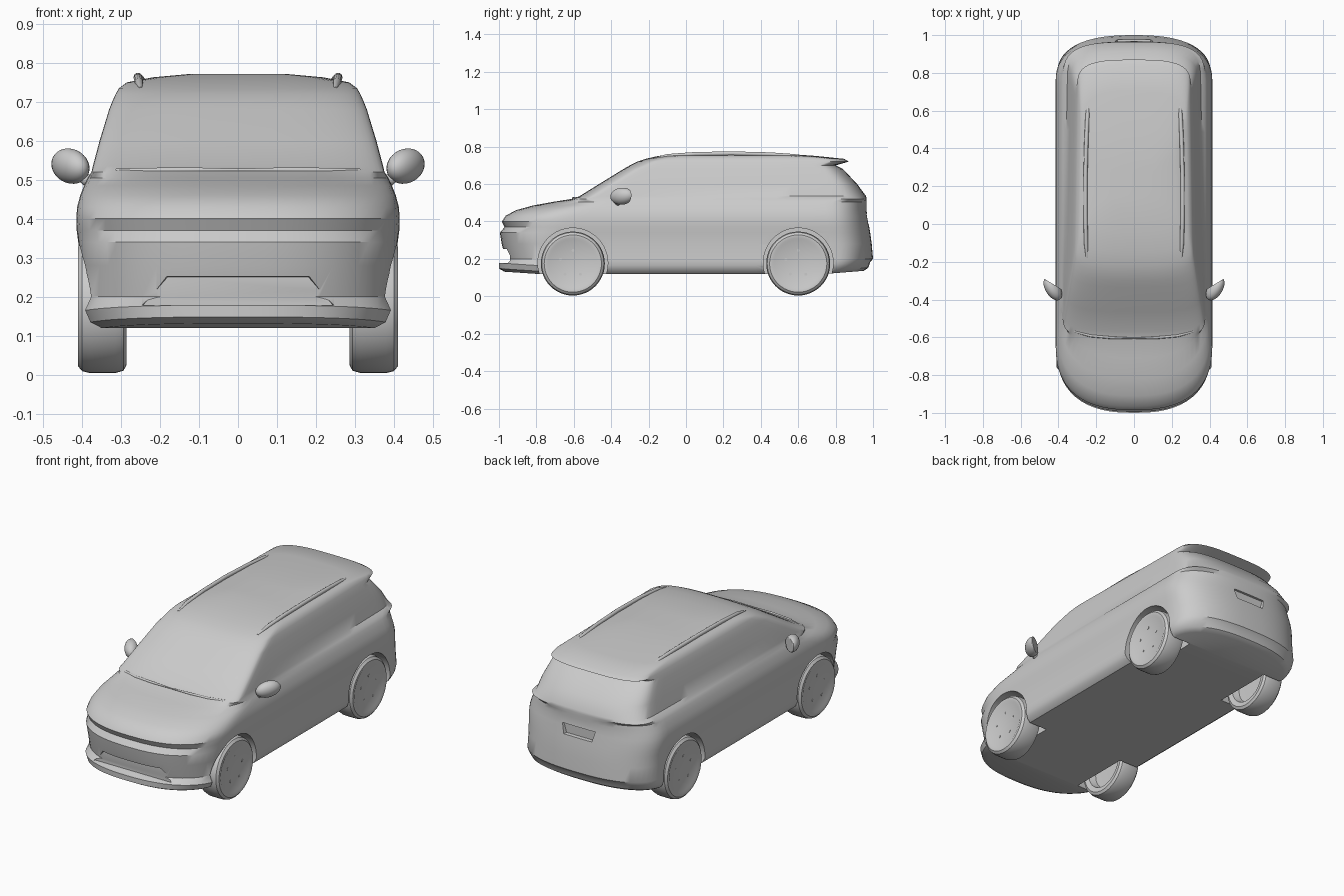
import bpy, bmesh, math
from mathutils import Matrix, Vector

if "Cube" in bpy.data.objects:
    bpy.data.objects.remove(bpy.data.objects["Cube"])


def make(name, bm, mirror=False, angle=35):
    bmesh.ops.recalc_face_normals(bm, faces=bm.faces)
    me = bpy.data.meshes.new(name)
    bm.to_mesh(me)
    bm.free()
    ob = bpy.data.objects.new(name, me)
    bpy.context.collection.objects.link(ob)
    if mirror:
        ob.modifiers.new("mirror", 'MIRROR')
    smooth(ob, angle)
    return ob


def smooth(ob, angle):
    bpy.ops.object.select_all(action='DESELECT')
    ob.select_set(True)
    bpy.context.view_layer.objects.active = ob
    bpy.ops.object.shade_smooth_by_angle(angle=math.radians(angle))


def half_outline(yf, yb, w, df, db, n, k=14, s=18):
    """Right half of a rounded plan outline, front centre to rear centre."""
    def cap(i):
        a = math.pi / 2 * i / k
        return w * math.sin(a) ** (2 / n), 1 - max(0, math.cos(a)) ** (2 / n)
    pts = [(x, yf + df * d) for x, d in map(cap, range(k + 1))]
    y0, y1 = yf + df, yb - db
    pts += [(w, y0 + (y1 - y0) * i / s) for i in range(1, s)]
    pts += [(x, yb - db * d) for x, d in map(cap, range(k, -1, -1))]
    return pts


# Body contours: height, front y, rear y, half width, front and rear corner depth
CONTOURS = [
    (.120, -.970, .950, .375, .35, .22), (.135, -1.00, .975, .395, .35, .22),
    (.165, -1.00, .985, .410, .35, .22), (.200, -.965, 1.00, .408, .35, .22),
    (.280, -.985, .993, .406, .35, .22), (.340, -.995, .985, .410, .35, .22),
    (.370, -.970, .980, .414, .35, .22), (.400, -.985, .975, .415, .35, .22),
    (.430, -.965, .970, .413, .36, .22), (.460, -.910, .965, .405, .36, .22),
    (.485, -.820, .965, .395, .37, .22), (.505, -.710, .965, .386, .30, .22),
    (.520, -.615, .965, .376, .12, .20), (.535, -.570, .963, .367, .10, .20),
    (.600, -.465, .915, .350, .10, .16), (.680, -.335, .840, .327, .10, .14),
    (.700, -.300, .800, .320, .12, .12), (.720, -.260, .870, .312, .12, .14),
    (.735, -.215, .845, .304, .13, .14), (.750, -.150, .700, .285, .15, .20),
    (.763, -.050, .520, .220, .20, .20), (.772, .080, .360, .120, .10, .10)]


def build_body():
    bm = bmesh.new()
    rings = []
    for z, yf, yb, w, df, db in CONTOURS:
        half = half_outline(yf, yb, w, df, db, 2.5 if z < .51 else 3.2)
        full = half + [(-x, y) for x, y in reversed(half[1:-1])]
        ring = []
        for x, y in full:
            lift, taper = 0, 1
            if z < .18:                      # chin and tail sweep upward
                lift = .02 * max(0, (y - .75) / .25, (-y - .8) / .3)
            if z > .53:                      # cabin narrows to the rear
                taper = 1.015 - .06 * max(0, min(1, (y + .3) / 1.2))
            ring.append(bm.verts.new((x * taper, y, z + lift)))
        rings.append(ring)
    n = len(rings[0])
    for a, b in zip(rings, rings[1:]):
        for i in range(n):
            j = (i + 1) % n
            bm.faces.new((a[i], a[j], b[j], b[i]))
    for r in (rings[0], rings[-1]):          # floor and roof panel strips
        for i in range(n // 2):
            quad = [r[i], r[i + 1], r[(n - i - 1) % n], r[(n - i) % n]]
            bm.faces.new(list(dict.fromkeys(quad)))
    return make("body", bm)


def prism(name, outline, y0, y1, back=1.0):
    """Outline in x-z extruded along y, optionally shrinking to the far end."""
    bm = bmesh.new()
    cz = sum(p[1] for p in outline) / len(outline)
    a = [bm.verts.new((x, y0, z)) for x, z in outline]
    b = [bm.verts.new((x * back, y1, cz + (z - cz) * back)) for x, z in outline]
    bm.faces.new(a)
    bm.faces.new(b)
    for i in range(len(a)):
        j = (i + 1) % len(a)
        bm.faces.new((a[i], a[j], b[j], b[i]))
    return make(name, bm)


def cylinder(bm, centre, r, depth, seg=48):
    m = Matrix.Translation(centre) @ Matrix.Rotation(math.pi / 2, 4, 'Y')
    bmesh.ops.create_cone(bm, cap_ends=True, segments=seg, radius1=r,
                          radius2=r, depth=depth, matrix=m)


def tube(name, path, r, seg=10):
    """Round bar through the given points, thin at both ends."""
    bm = bmesh.new()
    pts = [Vector(p) for p in path]
    rings = []
    for i, p in enumerate(pts):
        t = (pts[min(i + 1, len(pts) - 1)] - pts[max(i - 1, 0)]).normalized()
        u = t.cross(Vector((0, 0, 1))).normalized()
        v = u.cross(t)
        rr = r * (.5 if i in (0, len(pts) - 1) else 1)
        rings.append([bm.verts.new(p + rr * (u * math.cos(a) + v * math.sin(a)))
                      for a in (2 * math.pi * k / seg for k in range(seg))])
    for a, b in zip(rings, rings[1:]):
        for i in range(seg):
            j = (i + 1) % seg
            bm.faces.new((a[i], a[j], b[j], b[i]))
    bm.faces.new(rings[0])
    bm.faces.new(rings[-1])
    return make(name, bm, mirror=True, angle=50)


AXLES = (("front", -.605), ("rear", .6))
body = build_body()

# Wheel wells, front intake and rear plate recess
cutters = []
for label, y in AXLES:
    for side in (1, -1):
        bm = bmesh.new()
        cylinder(bm, (side * .42, y, .178), .187, .32, 64)
        cutters.append(make(label + "_well_cutter", bm))
cutters.append(prism("intake_cutter", [(-.27, .175), (.27, .175), (.2, .255), (-.2, .255)],
                     -1.05, -.94, .9))
cutters.append(prism("plate_cutter", [(-.1, .38), (.1, .38), (.12, .445), (-.12, .445)],
                     1.05, .955, .85))
for c in cutters:
    bpy.context.view_layer.objects.active = body
    mod = body.modifiers.new("cut", 'BOOLEAN')
    mod.operation, mod.solver, mod.object = 'DIFFERENCE', 'EXACT', c
    bpy.ops.object.modifier_apply(modifier=mod.name)
for c in cutters:
    bpy.data.objects.remove(c)
smooth(body, 35)

# Wheels: lathed tyre and disc (radius, x), hollow on the inside
WHEEL = [(0, .335), (.11, .33), (.122, .292), (.15, .286), (.165, .294), (.171, .315),
         (.171, .38), (.166, .4), (.153, .411), (.138, .411), (.128, .406), (0, .404)]
for label, y in AXLES:
    bm = bmesh.new()
    vs = [bm.verts.new((x, y, .175 + r)) for r, x in WHEEL]
    es = [bm.edges.new(p) for p in zip(vs, vs[1:])]
    bmesh.ops.spin(bm, geom=vs + es, cent=(0, y, .175), axis=(1, 0, 0),
                   angle=2 * math.pi, steps=48)
    bmesh.ops.remove_doubles(bm, verts=bm.verts, dist=1e-4)
    make(label + "_wheels", bm, mirror=True)
    bm = bmesh.new()
    for k in range(5):
        a = 2 * math.pi * k / 5 + .3
        cylinder(bm, (.403, y + .07 * math.cos(a), .175 + .07 * math.sin(a)), .008, .008, 10)
    make(label + "_wheel_nuts", bm, mirror=True)

# Door mirrors: swept pods with a flat glass side, plus stalks
bm = bmesh.new()
bmesh.ops.create_uvsphere(bm, u_segments=28, v_segments=16, radius=1)
for v in bm.verts:
    x, y, z = v.co
    y = min(y, .45)
    v.co = (.430 + .049 * x, -.342 + .055 * y + .03 * x, .535 + .045 * z + .006 * x)
make("door_mirrors", bm, mirror=True, angle=40)
tube("mirror_stalks", [(.36, -.37, .497), (.39, -.365, .5), (.42, -.355, .52)], .016)

# Roof rails
tube("roof_rails", [(.25, -.18, .733), (.254, -.1, .75), (.257, .05, .761), (.257, .25, .764),
                    (.252, .45, .759), (.246, .58, .75), (.243, .65, .74)], .011)

# Raised strip at the foot of the windscreen
tube("windscreen_base_strip", [(0, -.605, .525), (.12, -.602, .525), (.23, -.592, .524),
                               (.31, -.57, .522), (.34, -.55, .52)], .007)
